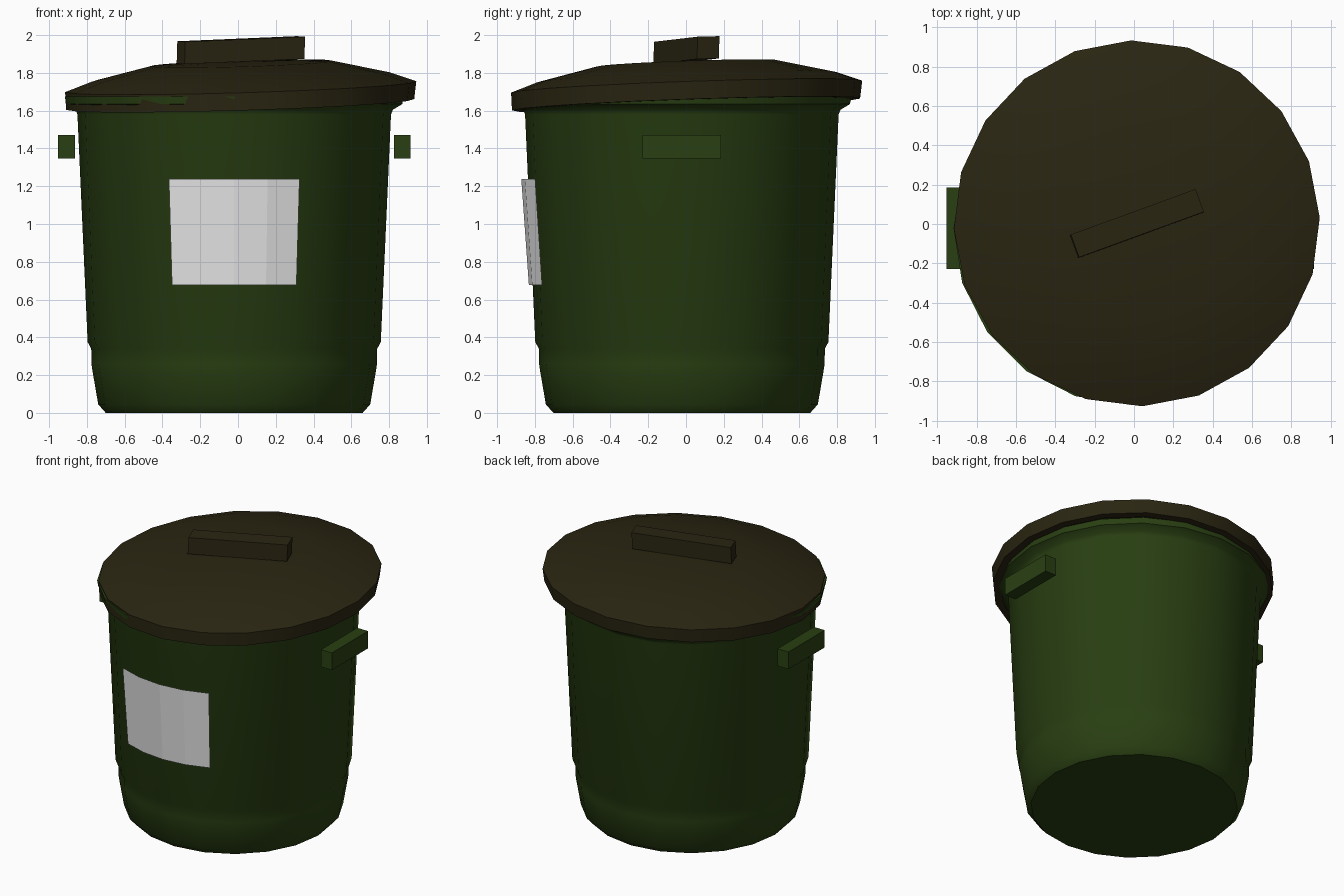
import bpy, bmesh, math
from mathutils import Matrix, Vector

if "Cube" in bpy.data.objects:
    bpy.data.objects.remove(bpy.data.objects["Cube"])

SIDES = 20
AXIS = Vector((-0.02, -0.022, 0))          # centre line of the bin


def material(name, rgb):
    m = bpy.data.materials.new(name)
    m.diffuse_color = (*rgb, 1)
    m.use_nodes = True
    m.node_tree.nodes["Principled BSDF"].inputs["Base Color"].default_value = m.diffuse_color
    return m


GREEN = material("dark green", (0.022, 0.050, 0.006))
BROWN = material("dark brown", (0.023, 0.019, 0.006))
WHITE = material("label white", (0.8, 0.8, 0.8))


def finish(name, bm, mat, matrix=None, smooth=None):
    if matrix:
        bm.transform(matrix)
    me = bpy.data.meshes.new(name)
    bm.to_mesh(me)
    bm.free()
    me.materials.append(mat)
    ob = bpy.data.objects.new(name, me)
    bpy.context.collection.objects.link(ob)
    if smooth:
        bpy.ops.object.select_all(action='DESELECT')
        ob.select_set(True)
        bpy.context.view_layer.objects.active = ob
        bpy.ops.object.shade_smooth_by_angle(angle=math.radians(smooth))
    return ob


def lathe(name, profile, mat, matrix, smooth):
    """Spin (radius, height) points around z; radius 0 makes a closed centre."""
    bm = bmesh.new()
    verts = [bm.verts.new((r, 0, z)) for r, z in profile]
    edges = [bm.edges.new(p) for p in zip(verts, verts[1:])]
    bmesh.ops.spin(bm, geom=verts + edges, cent=(0, 0, 0), axis=(0, 0, 1),
                   angle=2 * math.pi, steps=SIDES, use_duplicate=False)
    bmesh.ops.remove_doubles(bm, verts=bm.verts, dist=1e-4)
    bmesh.ops.recalc_face_normals(bm, faces=bm.faces)
    return finish(name, bm, mat, matrix, smooth)


def box(name, size, mat, matrix):
    bm = bmesh.new()
    bmesh.ops.create_cube(bm, size=1)
    bm.transform(Matrix.Diagonal((*size, 1)))
    return finish(name, bm, mat, matrix)


# Bin body: stepped foot, tapered wall, flared rim
lathe("bin_body", [(0, 0), (0.68, 0), (0.72, 0.045), (0.75, 0.22), (0.756, 0.26),
                   (0.757, 0.34), (0.776, 0.375), (0.83, 1.58), (0.84, 1.605),
                   (0.89, 1.635), (0.897, 1.675), (0.84, 1.68)],
      GREEN, Matrix.Translation(AXIS), 40)

# Lid: shallow dome, slightly crooked, hollow underneath
tilt = Matrix.Translation((0.015, 0.003, 0)) @ Matrix((
    (1, 0, 0.03, -0.0525), (0, 1, 0.035, -0.06),
    (-0.03 * -1, 0.035, 1, 0), (0, 0, 0, 1)))
lathe("lid", [(0, 1.862), (0.48, 1.85), (0.79, 1.778), (0.93, 1.727), (0.922, 1.633),
              (0.87, 1.633), (0.87, 1.715), (0.76, 1.75), (0.46, 1.82), (0, 1.83)],
      BROWN, tilt @ Matrix.Rotation(math.radians(1.8), 4, 'Z'), 40)

# Lid handle, turned and tilted with the lid
box("lid_handle", (0.675, 0.123, 0.118), BROWN,
    tilt @ Matrix.Translation((-0.005, -0.008, 1.921)) @ Matrix.Rotation(math.radians(20), 4, 'Z'))

# Side handles
for side, x in (("left", -0.908), ("right", 0.870)):
    box(side + "_handle", (0.088, 0.415, 0.125), GREEN,
        Matrix.Translation((x, AXIS.y, 1.408)))

# Curved label on the front
bm = bmesh.new()
rows = []
for r, z in ((0.81, 0.678), (0.85, 1.238)):
    rows.append([bm.verts.new((r * math.sin(a), -r * math.cos(a), z))
                 for a in (math.radians(12 * i) for i in range(-2, 3))])
low, high = rows
for i in range(4):
    bm.faces.new((low[i], low[i + 1], high[i + 1], high[i]))
finish("label", bm, WHITE, Matrix.Translation(AXIS))
